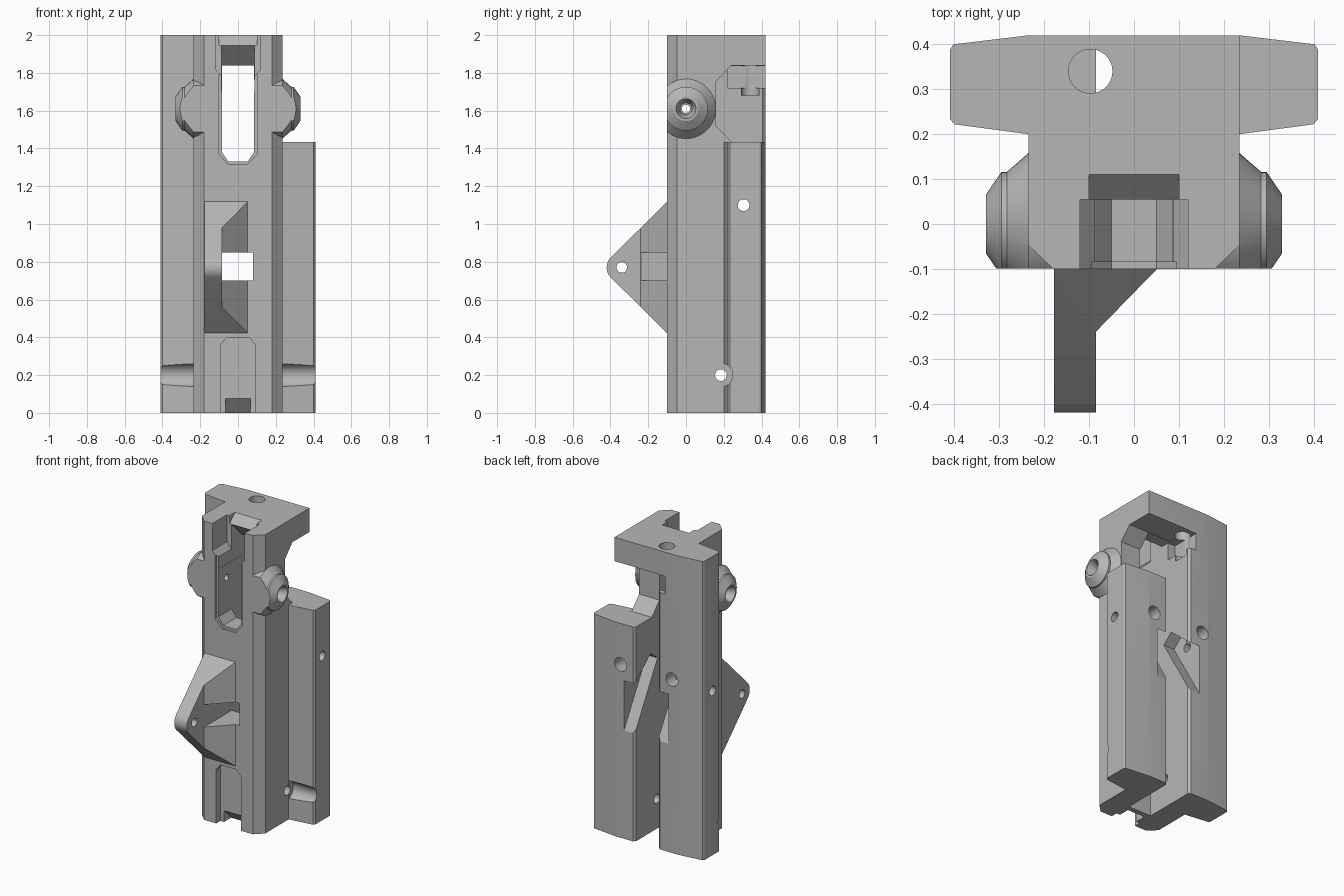
import bpy, bmesh, math
from mathutils import Vector

if "Cube" in bpy.data.objects:
    bpy.data.objects.remove(bpy.data.objects["Cube"])

grey = bpy.data.materials.new("plain grey")
grey.use_nodes = True
grey.diffuse_color = (0.47, 0.47, 0.47, 1)
grey.node_tree.nodes["Principled BSDF"].inputs["Base Color"].default_value = (0.47, 0.47, 0.47, 1)


def finish(name, bm):
    bmesh.ops.recalc_face_normals(bm, faces=bm.faces)
    mesh = bpy.data.meshes.new(name)
    bm.to_mesh(mesh)
    bm.free()
    mesh.materials.append(grey)
    ob = bpy.data.objects.new(name, mesh)
    bpy.context.collection.objects.link(ob)
    return ob


def place(axis, u, v, w):
    return {"x": Vector((w, u, v)), "y": Vector((u, w, v)), "z": Vector((u, v, w))}[axis]


def prism(name, axis, pts, lo, hi):
    """Extrude a 2D outline along an axis."""
    bm = bmesh.new()
    a, b = [[bm.verts.new(place(axis, u, v, w)) for u, v in pts] for w in (lo, hi)]
    n = len(pts)
    bm.faces.new(a)
    bm.faces.new(b)
    for i in range(n):
        j = (i + 1) % n
        bm.faces.new((a[i], a[j], b[j], b[i]))
    return finish(name, bm)


def box(name, x, y, z):
    return prism(name, "z", [(x[0], y[0]), (x[1], y[0]), (x[1], y[1]), (x[0], y[1])], *z)


def turned(name, axis, centre, profile, n=40):
    """Stack of rings: profile is (distance along axis, radius)."""
    bm = bmesh.new()
    rings = []
    for w, r in profile:
        rings.append([bm.verts.new(place(axis, centre[0] + r * math.cos(math.tau * k / n),
                                         centre[1] + r * math.sin(math.tau * k / n), w))
                      for k in range(n)])
    for a, b in zip(rings, rings[1:]):
        for k in range(n):
            bm.faces.new((a[k], a[k - 1], b[k - 1], b[k]))
    bm.faces.new(rings[0])
    bm.faces.new(rings[-1])
    return finish(name, bm)


def combine(target, tool, operation="DIFFERENCE"):
    tool.hide_render = True
    mod = target.modifiers.new("cut", "BOOLEAN")
    mod.operation = operation
    mod.solver = "EXACT"
    mod.object = tool
    bpy.context.view_layer.objects.active = target
    bpy.ops.object.modifier_apply(modifier=mod.name)
    bpy.data.objects.remove(tool)


# Main block with chamfered front and tapering wings
half = [(0.18, -0.1), (0.235, -0.047), (0.235, 0.2), (0.4, 0.222),
        (0.41, 0.234), (0.41, 0.388), (0.402, 0.4), (0.235, 0.42)]
body = prism("body", "z", half + [(-x, y) for x, y in reversed(half)], 0, 2)

# Side bushings, trimmed flush with the front
for s in (-1, 1):
    bushing = turned("bushing", "x", (0, 1.61), [(s * x, r) for x, r in (
        (0.12, 0.158), (0.235, 0.158), (0.283, 0.116), (0.295, 0.116), (0.33, 0.065))])
    combine(bushing, box("trim", (-1, 1), (-1, -0.0995), (1, 2)))
    combine(body, bushing, "UNION")

# Short wing, then the stepped opening above it
combine(body, box("wing_cut", (0.235, 0.6), (0.17, 0.6), (1.435, 2.2)))
combine(body, prism("side_opening", "x", [(0.6, 1.84), (0.24, 1.84), (0.16, 1.755),
        (0.16, 1.52), (0.24, 1.435), (0.6, 1.435)], -0.084, 0.5))

# Rear slot with eased edges
half = [(0.085, 0.055), (0.085, 0.405), (0.12, 0.44)]
combine(body, prism("rear_slot", "z", half + [(-x, y) for x, y in reversed(half)], -0.1, 1.838))

# Upper front groove: long opening, wide mouth and the angled lip
half = [(0.05, 1.33), (0.085, 1.38), (0.085, 1.836)]
combine(body, prism("long_opening", "y", half + [(-x, z) for x, z in reversed(half)], -0.3, 0.1))
half = [(0.086, 1.78), (0.12, 1.82), (0.12, 2.1)]
combine(body, prism("mouth", "y", half + [(-x, z) for x, z in reversed(half)], -0.3, 0.054))
combine(body, prism("lip", "x", [(-0.3, 1.7), (-0.3, 2.1), (0.21, 2.1), (0.055, 1.945),
        (0.17, 1.83), (0.17, 1.7)], -0.0865, 0.0865))
combine(body, prism("lip_side", "x", [(-0.3, 1.95), (-0.3, 2.1), (0.21, 2.1), (0.055, 1.945)],
                    -0.1, 0.1))
half = [(0.05, 1.315), (0.1, 1.37), (0.1, 1.79)]
combine(body, prism("groove_edge", "y", half + [(-x, z) for x, z in reversed(half)], -0.3, -0.085))

# Lower front groove and bottom notch
half = [(0.092, -0.1), (0.092, 0.36), (0.06, 0.4)]
combine(body, prism("lower_groove", "y", half + [(-x, z) for x, z in reversed(half)], -0.3, -0.055))
combine(body, prism("bottom_notch", "x", [(-0.3, -0.05), (0.02, -0.05), (0.02, 0),
        (-0.05, 0.075), (-0.3, 0.075)], -0.065, 0.065))

# Front lug with rounded tip and angled gusset
arc = [math.radians(135 + 9 * k) for k in range(11)]
outline = [(-0.08, 0.402), (-0.08, 1.138)] + [
    (-0.345 + 0.075 * math.cos(a), 0.77 + 0.075 * math.sin(a)) for a in arc]
lug = prism("lug", "x", outline, -0.178, 0.075)
combine(lug, prism("gusset_trim", "z", [(0.1, -0.05), (-0.085, -0.24), (-0.085, -0.6),
        (0.3, -0.6), (0.3, -0.05)], 0, 2))
combine(lug, turned("lug_hole", "x", (-0.34, 0.77), [(-0.3, 0.028), (0, 0.028)]))
combine(lug, box("lower_clear", (-0.06, 0.2), (-0.3, -0.02), (0.3, 0.395)))
combine(body, lug, "UNION")
combine(body, box("window", (-0.0845, 0.08), (-0.3, 0.3), (0.7, 0.85)))

# Slanted recess across the rear slot
combine(body, prism("slanted_recess", "x", [(0.44, 0.69), (0.44, 1.04), (0.25, 1.2),
        (0.18, 1.14)], -0.165, 0.165))

# Fastener holes along x, y and z
combine(body, turned("bushing_bore", "x", (0, 1.61), [(-0.4, 0.022), (0.4, 0.022)]))
combine(body, turned("wing_bore", "x", (0.305, 1.1), [(-0.5, 0.031), (0.5, 0.031)]))
combine(body, turned("base_bore", "x", (0.185, 0.2), [(-0.5, 0.031), (0.5, 0.031)]))
for s in (-1, 1):
    combine(body, turned("bushing_countersink", "x", (0, 1.61),
                         [(s * 0.335, 0.055), (s * 0.28, 0.03), (s * 0.2, 0.03)]))
    combine(body, turned("base_counterbore", "x", (0.185, 0.2),
                         [(s * 0.236, 0.062), (s * 0.5, 0.062)]))
    combine(body, turned("rear_hole", "y", (s * 0.19, 1.16), [(0.3, 0.045), (0.5, 0.045)]))
combine(body, turned("cap_hole", "z", (-0.097, 0.34), [(1.68, 0.049), (2.1, 0.049)]))
combine(body, box("nut_trap", (-0.14, -0.05), (0.22, 0.5), (1.72, 1.837)))

# Smooth round surfaces, keep edges crisp
bpy.ops.object.select_all(action="DESELECT")
body.select_set(True)
bpy.context.view_layer.objects.active = body
bpy.ops.object.shade_smooth_by_angle(angle=math.radians(25))
